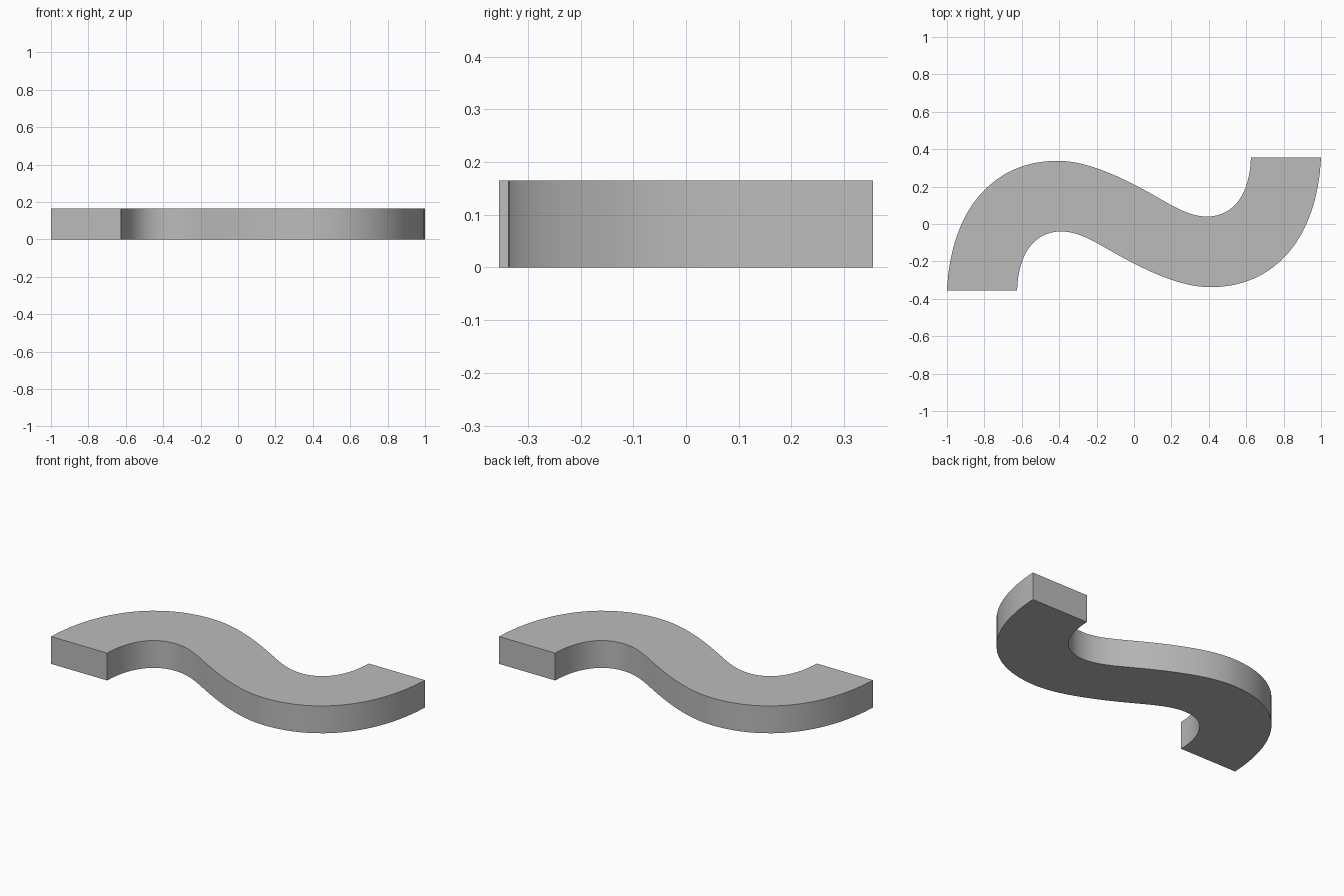
import bpy, bmesh, math
from mathutils import Vector
from mathutils.geometry import interpolate_bezier

if "Cube" in bpy.data.objects:
    bpy.data.objects.remove(bpy.data.objects["Cube"])

HEIGHT = 0.165

# One long edge of the wave, as Bezier segments (start, handle, handle, end)
EDGE = [
    ((-1, -.355), (-.98, .08), (-.75, .338), (-.41, .338)),
    ((-.41, .338), (-.27, .338), (-.12, .272), (0, .211)),
    ((0, .211), (.17, .125), (.27, .04), (.39, .04)),
    ((.39, .04), (.54, .04), (.62, .17), (.625, .355)),
]

edge = []
for seg in EDGE:
    pts = interpolate_bezier(*[Vector((x, y, 0)) for x, y in seg], 17)
    edge += pts if not edge else pts[1:]

# The other long edge is the same curve turned half way round
outline = edge + [Vector((-p.x, -p.y, 0)) for p in edge]

# Solid wave: filled outline raised to its full height
bm = bmesh.new()
base = bm.faces.new([bm.verts.new(p) for p in outline])
top = bmesh.ops.extrude_face_region(bm, geom=[base])
bmesh.ops.translate(bm, vec=(0, 0, HEIGHT),
                    verts=[v for v in top["geom"] if isinstance(v, bmesh.types.BMVert)])
bmesh.ops.recalc_face_normals(bm, faces=bm.faces)
mesh = bpy.data.meshes.new("wave_bar")
bm.to_mesh(mesh)
bm.free()

wave = bpy.data.objects.new("wave_bar", mesh)
bpy.context.collection.objects.link(wave)

grey = bpy.data.materials.new("light_grey")
grey.diffuse_color = (0.5, 0.5, 0.5, 1)
grey.use_nodes = True
grey.node_tree.nodes["Principled BSDF"].inputs["Base Color"].default_value = grey.diffuse_color
mesh.materials.append(grey)

# Smooth curved walls, crisp rims and ends
bpy.context.view_layer.objects.active = wave
wave.select_set(True)
bpy.ops.object.shade_smooth_by_angle(angle=math.radians(30))
